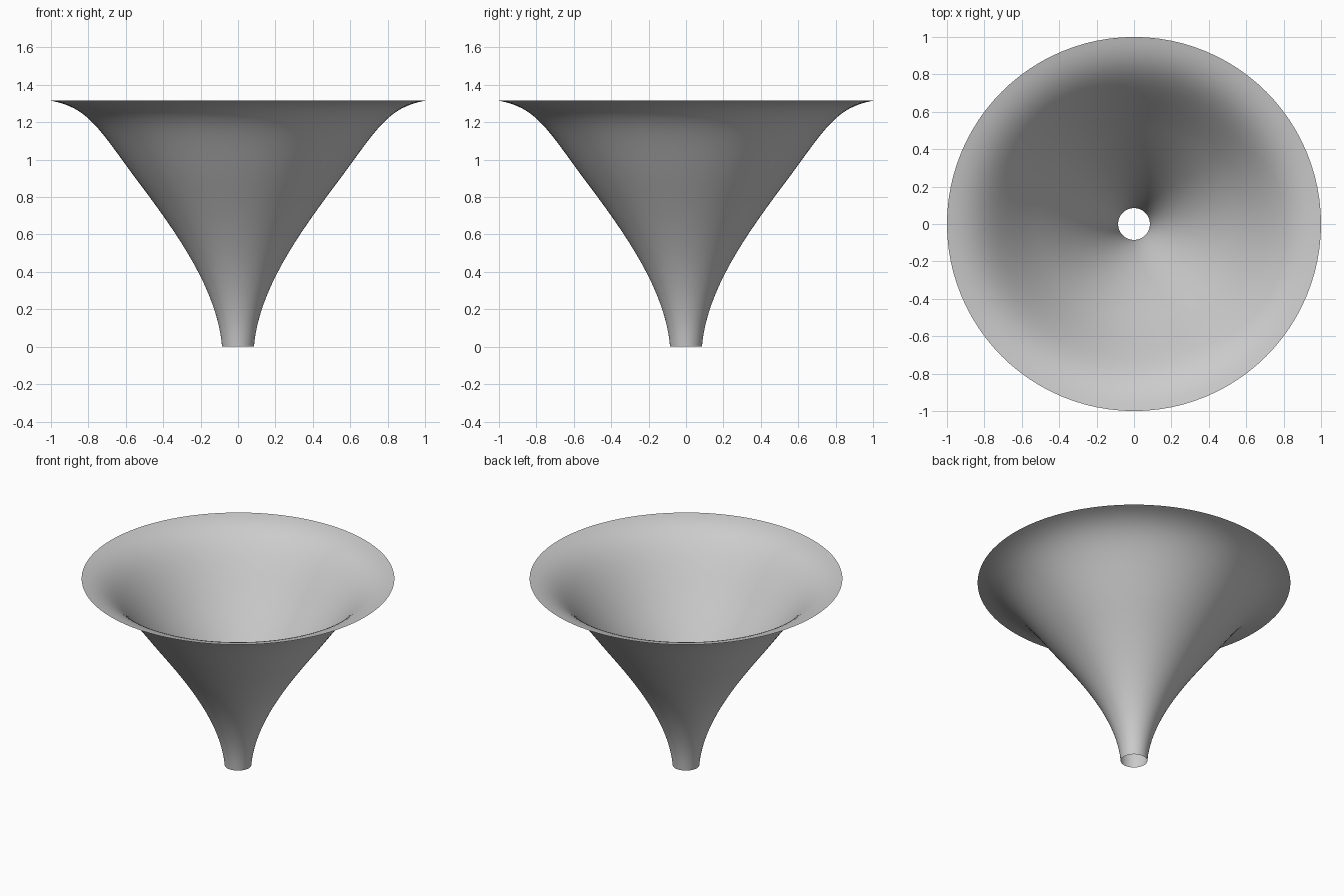
import bpy
import bmesh
import math
from mathutils import Vector
from mathutils.geometry import interpolate_bezier

cube = bpy.data.objects.get("Cube")
if cube:
    bpy.data.objects.remove(cube, do_unlink=True)

SIDES = 96
STEPS = 17

# Plain grey finish
grey = bpy.data.materials.new("grey")
grey.use_nodes = True
grey.diffuse_color = (0.6, 0.6, 0.6, 1)
grey.node_tree.nodes["Principled BSDF"].inputs["Base Color"].default_value = (0.6, 0.6, 0.6, 1)


def curve(*points):
    """Points of one Bezier span, given as (radius, height) controls."""
    return interpolate_bezier(*[Vector((r, 0, z)) for r, z in points], STEPS)


# Wall profile: narrow neck flaring to a nearly flat rim
neck = curve((0.085, 0), (0.11, 0.3), (0.32, 0.6), (0.54, 0.89))
flare = curve((0.54, 0.89), (0.74, 1.16), (0.80, 1.28), (1.0, 1.315))
profile = neck + flare[1:]

# Flared horn: thin open surface turned about the z axis
bm = bmesh.new()
verts = [bm.verts.new(p) for p in profile]
edges = [bm.edges.new(pair) for pair in zip(verts, verts[1:])]
bmesh.ops.spin(bm, geom=verts + edges, cent=(0, 0, 0), axis=(0, 0, 1),
               angle=math.tau, steps=SIDES, use_merge=True)
bmesh.ops.remove_doubles(bm, verts=bm.verts, dist=0.0001)
bmesh.ops.recalc_face_normals(bm, faces=bm.faces)
for face in bm.faces:
    face.smooth = True

mesh = bpy.data.meshes.new("flared_horn")
bm.to_mesh(mesh)
bm.free()
mesh.materials.append(grey)
horn = bpy.data.objects.new("flared_horn", mesh)
bpy.context.collection.objects.link(horn)
